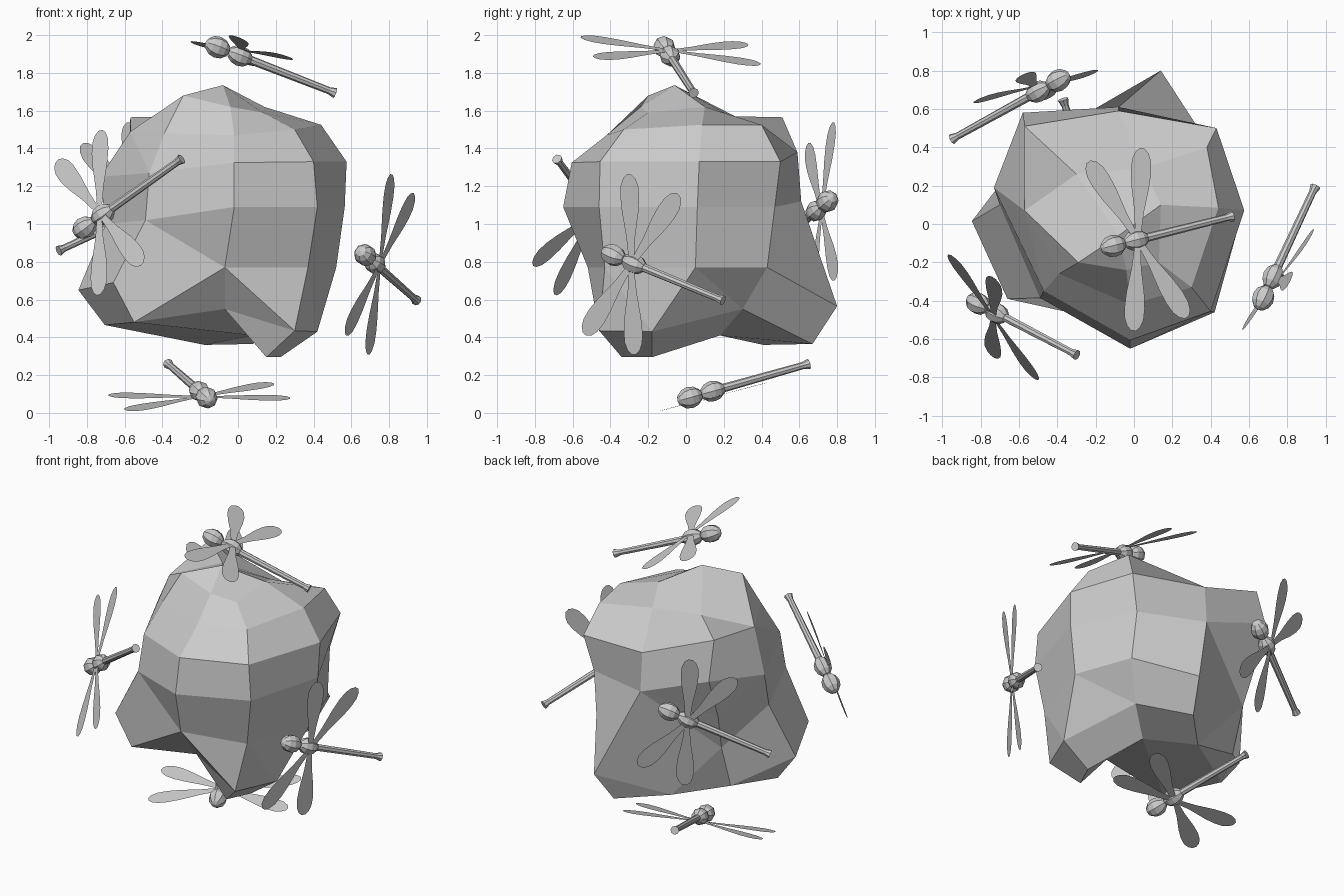
import bpy, bmesh, math
from mathutils import Vector, Matrix

if "Cube" in bpy.data.objects:
    bpy.data.objects.remove(bpy.data.objects["Cube"])


def add_object(name, bm, matrix=None):
    bmesh.ops.recalc_face_normals(bm, faces=bm.faces)
    mesh = bpy.data.meshes.new(name)
    bm.to_mesh(mesh)
    bm.free()
    ob = bpy.data.objects.new(name, mesh)
    if matrix:
        ob.matrix_world = matrix
    bpy.context.collection.objects.link(ob)
    return ob


# Rock: corner points, skinned by the hull of their directions from the centre
ROCK = [
    (-.08, -.06, 1.735),
    (-.29, -.2, 1.68), (-.04, -.24, 1.62), (.13, -.2, 1.59), (.14, .1, 1.62),
    (-.3, .26, 1.57), (.05, .29, 1.54),
    (-.02, -.42, 1.47), (.3, -.33, 1.5), (.44, .085, 1.525), (.38, .4, 1.525),
    (-.08, .59, 1.38), (-.57, .51, 1.565), (-.57, .07, 1.49), (-.39, -.26, 1.48),
    (-.02, -.605, 1.325), (.4, -.455, 1.33), (.575, .07, 1.33), (.43, .5, 1.33),
    (-.58, .58, 1.31), (-.73, .19, 1.25), (-.47, -.35, 1.27),
    (-.02, -.65, 1.09), (.42, -.46, 1.09), (.565, .06, 1.09), (.37, .47, 1.09),
    (-.08, .61, 1.12), (-.58, .48, 1.03), (-.7, .1, 1.0), (-.49, -.385, 1.02),
    (-.07, -.52, .77), (.37, -.43, .77), (.52, .05, .77), (.38, .43, .77),
    (.14, .8, .565), (-.55, .4, .78), (-.845, .015, .65), (-.66, -.39, .69),
    (-.07, -.35, .55), (.3, -.46, .435), (.42, -.18, .43), (.24, .3, .55),
    (.08, .67, .365), (-.55, .3, .48), (-.705, .01, .465), (-.55, -.37, .48),
    (.15, -.34, .295), (.225, -.18, .295), (-.175, .41, .36), (.08, .18, .41),
]


def build_rock():
    centre = Vector((-.1, 0, 1))
    bm = bmesh.new()
    target = {}
    for p in ROCK:
        v = bm.verts.new((Vector(p) - centre).normalized())
        target[v] = Vector(p)
    bmesh.ops.convex_hull(bm, input=list(bm.verts))
    for v in bm.verts:
        v.co = target[v]
    bmesh.ops.join_triangles(bm, faces=bm.faces[:], angle_face_threshold=math.radians(12),
                             angle_shape_threshold=math.radians(60))
    add_object("rock", bm)


def lathe(bm, profile, sides=8):
    """Revolve (distance, radius) pairs around the local x axis."""
    rings = []
    for x, r in profile:
        rings.append([bm.verts.new((x, r * math.cos(2 * math.pi * k / sides),
                                    r * math.sin(2 * math.pi * k / sides)))
                      for k in range(sides)])
    for a, b in zip(rings, rings[1:]):
        for k in range(sides):
            j = (k + 1) % sides
            bm.faces.new((a[k], a[j], b[j], b[k]))
    bm.faces.new(rings[0])
    bm.faces.new(rings[-1])


def bead(x, length, radius):
    return [(x - length * math.cos(t), max(radius * math.sin(t), .004))
            for t in (math.pi * i / 6 for i in range(7))]


WING = [(.03, .016), (.15, .027), (.28, .049), (.36, .056), (.42, .052), (.46, .036), (.481, .013)]


def build_dragonfly(name, thorax, tail, across):
    # local frame: x to the tail, y across the wings, z out from the back
    t = Vector(thorax)
    ax = (Vector(tail) - t).normalized()
    up = ax.cross(Vector(across)).normalized()
    side = up.cross(ax)
    mat = Matrix((ax, side, up)).transposed().to_4x4()
    mat.translation = t

    # head, thorax and tail
    bm = bmesh.new()
    lathe(bm, bead(-.13, .07, .058))
    lathe(bm, bead(0, .07, .055))
    lathe(bm, [(.04, .023), (.52, .019), (.555, .028)])
    add_object(name + "_body", bm, mat)

    # four flat wings
    bm = bmesh.new()
    for sx in (-1, 1):
        for sy in (-1, 1):
            d = Vector((.153 * sx, .455 * sy, 0)).normalized()
            w = Vector((-d.y, d.x, 0))
            base = Vector((0, 0, .03))
            pts = [base + d * l + w * h for l, h in WING]
            pts += [base + d * l - w * h for l, h in reversed(WING)]
            bm.faces.new([bm.verts.new(p) for p in pts])
    add_object(name + "_wings", bm, mat)


build_rock()
build_dragonfly("top_dragonfly", (.01, -.085, 1.89), (.51, .04, 1.695), (-.24, .89, -.035))
build_dragonfly("right_dragonfly", (.725, -.275, .79), (.94, .185, .6), (.245, .24, .845))
build_dragonfly("front_dragonfly", (-.715, -.465, 1.05), (-.305, -.68, 1.34), (-.217, .532, .72))
build_dragonfly("back_dragonfly", (-.5, .69, 1.07), (-.935, .45, .865), (-.397, -.015, .85))
build_dragonfly("bottom_dragonfly", (-.205, .14, .115), (-.365, .635, .255), (.877, .25, .06))
